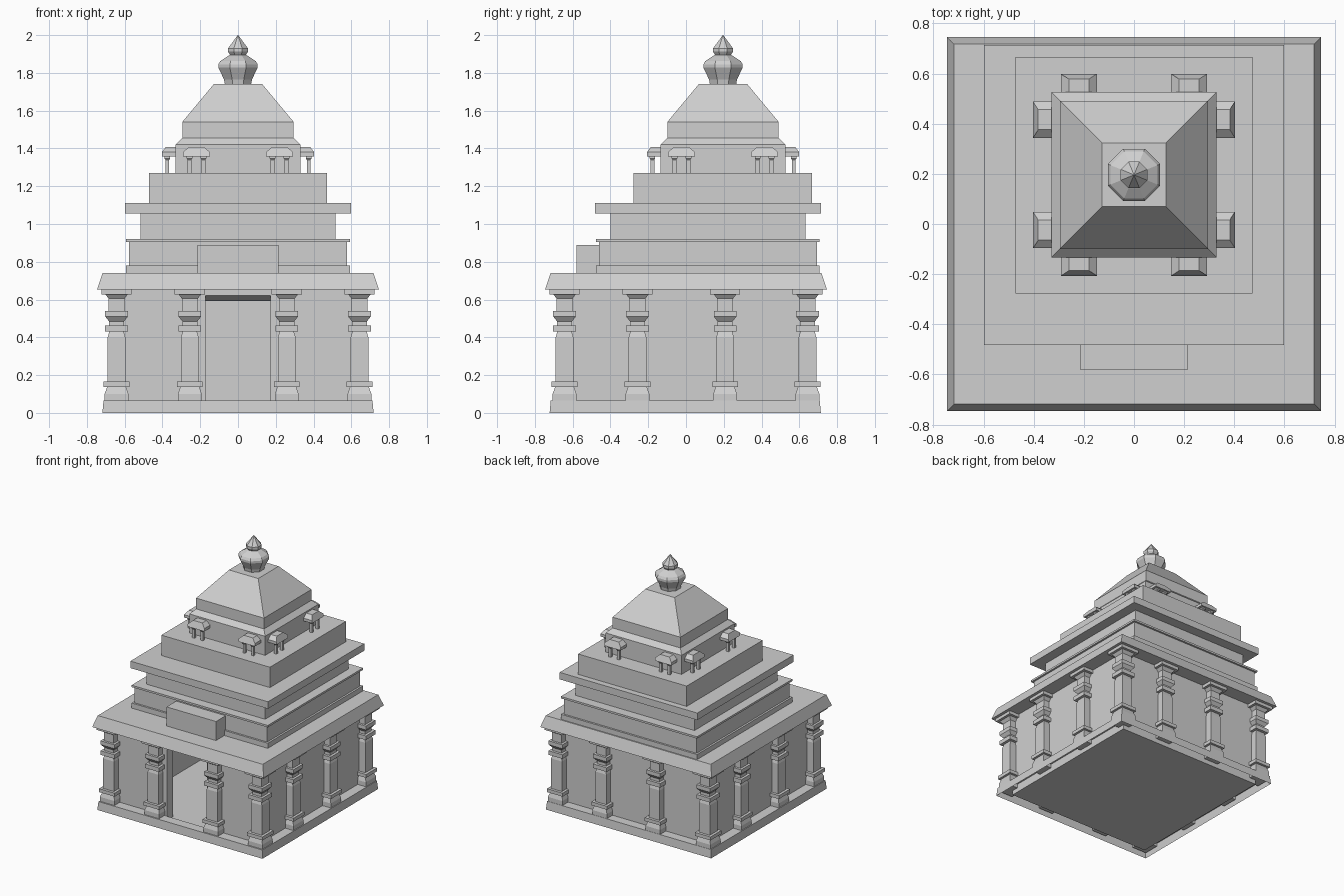
import bpy, bmesh, math
from mathutils import Matrix, Vector

default = bpy.data.objects.get("Cube")
if default:
    bpy.data.objects.remove(default, do_unlink=True)

stone = bpy.data.materials.new("grey_stone")
stone.use_nodes = True
stone.diffuse_color = (0.63, 0.63, 0.63, 1)
stone.node_tree.nodes["Principled BSDF"].inputs["Base Color"].default_value = (0.63, 0.63, 0.63, 1)


def finish(name, bm):
    bmesh.ops.recalc_face_normals(bm, faces=bm.faces)
    mesh = bpy.data.meshes.new(name)
    bm.to_mesh(mesh)
    bm.free()
    mesh.materials.append(stone)
    obj = bpy.data.objects.new(name, mesh)
    bpy.context.collection.objects.link(obj)
    return obj


def add_loft(bm, profile, x=0, y=0, sides=4, caps=True):
    """Stack regular polygons; each profile entry is (half width, z)."""
    rings = []
    for half, z in profile:
        r = half / math.cos(math.pi / sides)
        angles = [math.pi * (2 * i + 1) / sides for i in range(sides)]
        rings.append([bm.verts.new((x + r * math.cos(a), y + r * math.sin(a), z)) for a in angles])
    for low, high in zip(rings, rings[1:]):
        for i in range(sides):
            j = (i + 1) % sides
            bm.faces.new((low[i], low[j], high[j], high[i]))
    if caps:
        bm.faces.new(rings[0][::-1])
        bm.faces.new(rings[-1])


def loft(name, profile, x=0, y=0, sides=4, caps=True):
    bm = bmesh.new()
    add_loft(bm, profile, x, y, sides, caps)
    return finish(name, bm)


def add_prism(bm, outline, offset):
    """Extrude a closed outline of points along an offset."""
    face = bm.faces.new([bm.verts.new(p) for p in outline])
    result = bmesh.ops.extrude_face_region(bm, geom=[face], use_keep_orig=True)
    verts = [v for v in result["geom"] if isinstance(v, bmesh.types.BMVert)]
    bmesh.ops.translate(bm, verts=verts, vec=Vector(offset))


def box(name, low, high):
    bm = bmesh.new()
    (x0, y0, z0), (x1, y1, z1) = low, high
    add_prism(bm, [(x0, y0, z0), (x1, y0, z0), (x1, y1, z0), (x0, y1, z0)], (0, 0, z1 - z0))
    return finish(name, bm)


LEDGE, EAVE, WALL, ROOM, DOOR = 0.065, 0.653, 0.635, 0.56, 0.173
PILLAR = 0.643

# Plinth: a skirt and ledge around the hall, open underneath
loft("plinth", [(0.718, 0), (0.712, LEDGE), (WALL, LEDGE)], y=-0.004, caps=False)

# Hall walls: one ring in plan with a door gap at the front, and a floor
half = [(DOOR, -WALL), (WALL, -WALL), (WALL, WALL)]
inner = [(ROOM, ROOM), (ROOM, -ROOM), (DOOR, -ROOM)]
plan = half + [(-x, y) for x, y in half[::-1]] + [(-x, y) for x, y in inner[::-1]] + inner
bm = bmesh.new()
add_prism(bm, [(x, y, 0) for x, y in plan], (0, 0, EAVE))
finish("hall_walls", bm)
box("hall_floor", (-ROOM, -ROOM, 0), (ROOM, ROOM, 0.03))
box("door_sill", (-DOOR, -WALL, 0), (DOOR, -ROOM, 0.03))

# Door lintel with a sloping underside
bm = bmesh.new()
add_prism(bm, [(-DOOR, -WALL, EAVE), (-DOOR, -WALL, 0.622), (-DOOR, -ROOM, 0.592),
               (-DOOR, -ROOM, EAVE)], (2 * DOOR, 0, 0))
finish("door_lintel", bm)

# Pillars along each wall
pillar = [(0.063, 0.035), (0.063, 0.1), (0.05, 0.138), (0.068, 0.138), (0.068, 0.165),
          (0.047, 0.165), (0.047, 0.4), (0.038, 0.43), (0.06, 0.43), (0.06, 0.462),
          (0.04, 0.462), (0.04, 0.485), (0.056, 0.505), (0.06, 0.51), (0.06, 0.54),
          (0.042, 0.54), (0.042, 0.605), (0.06, 0.628), (0.08, 0.628), (0.08, EAVE)]
spots = {"corner": [(x, y) for x in (-PILLAR, PILLAR) for y in (-PILLAR, PILLAR)],
         "front": [(-0.255, -PILLAR), (0.258, -PILLAR)],
         "left": [(PILLAR, -0.257), (PILLAR, 0.207)],
         "back": [(0.257, PILLAR), (-0.207, PILLAR)],
         "right": [(-PILLAR, 0.257), (-PILLAR, -0.207)]}
for side, places in spots.items():
    for i, (x, y) in enumerate(places):
        loft(f"{side}_pillar_{i + 1}", pillar, x, y)

# Eave slab and stepped tiers, set towards the back
loft("eave_slab", [(0.746, EAVE), (0.717, 0.74)])
loft("lower_tier", [(0.592, 0.74), (0.592, 0.78), (0.577, 0.78), (0.577, 0.905),
                    (0.592, 0.905), (0.592, 0.92)], y=0.116)
loft("middle_tier", [(0.517, 0.92), (0.517, 1.055)], y=0.116)
loft("middle_slab", [(0.598, 1.055), (0.598, 1.11)], y=0.116)
loft("upper_tier", [(0.472, 1.11), (0.472, 1.27)], y=0.194)
box("front_block", (-0.215, -0.58, 0.74), (0.215, -0.4, 0.89))

# Tower with a tapering roof
CY = 0.196
loft("tower", [(0.33, 1.27), (0.33, 1.42), (0.295, 1.455), (0.295, 1.54), (0.127, 1.742)], y=CY)

# Small canopies on posts, two on each tower side
for turn, side in enumerate(("front", "left", "back", "right")):
    for i, x in enumerate((-0.22, 0.22)):
        bm = bmesh.new()
        rows = [(0.072, -0.403, 1.358), (0.072, -0.403, 1.38), (0.04, -0.382, 1.408)]
        outline = [(x - w, d, z) for w, d, z in rows] + [(x + w, d, z) for w, d, z in rows[::-1]]
        back = [bm.verts.new((px, -0.32, z)) for px, d, z in outline]
        front = [bm.verts.new(p) for p in outline]
        bm.faces.new(front)
        bm.faces.new(back[::-1])
        for a in range(len(front)):
            b = (a + 1) % len(front)
            bm.faces.new((front[a], front[b], back[b], back[a]))
        for post in (-0.037, 0.037):
            add_loft(bm, [(0.01, 1.27), (0.01, 1.34), (0.015, 1.347), (0.015, 1.358)],
                     x + post, -0.374)
        bm.transform(Matrix.Translation((0, CY, 0)) @ Matrix.Rotation(turn * math.pi / 2, 4, "Z"))
        finish(f"{side}_canopy_{i + 1}", bm)

# Octagonal finial
loft("finial", [(0.07, 1.742), (0.074, 1.765), (0.104, 1.828), (0.104, 1.845), (0.094, 1.862),
                (0.055, 1.888), (0.042, 1.895), (0.053, 1.912), (0.053, 1.93),
                (0.001, 2.0)], y=CY, sides=8)
